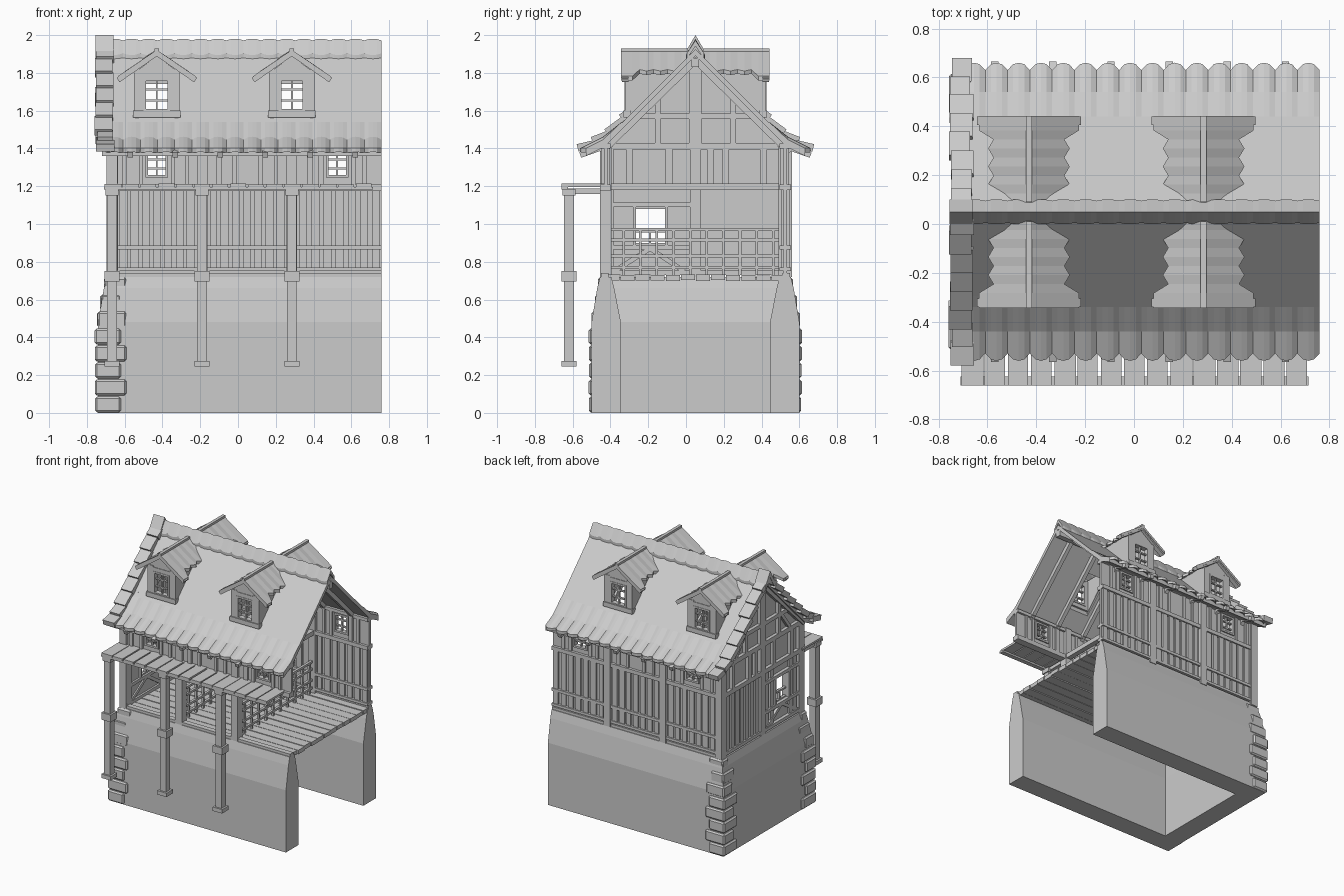
import bpy, bmesh, random
from mathutils import Vector, Matrix

if "Cube" in bpy.data.objects:
    bpy.data.objects.remove(bpy.data.objects["Cube"])
random.seed(4)
parts = {}
YC = 0.05                                  # ridge line / symmetry plane
POSTS = (-0.667, -0.19, 0.285)
RAFTERS = [-0.57 + 0.238 * i for i in range(6)]
DORMERS = (-0.43, 0.285)
WINS = (-0.43, 0.525)
jit = lambda a: random.uniform(-a, a)


def get(name):
    return parts.setdefault(name, bmesh.new())


def box(name, x0, x1, y0, y1, z0, z1):
    m = Matrix.Translation(((x0 + x1) / 2, (y0 + y1) / 2, (z0 + z1) / 2)) @ \
        Matrix.Diagonal((abs(x1 - x0), abs(y1 - y0), abs(z1 - z0), 1))
    bmesh.ops.create_cube(get(name), size=1, matrix=m)


def beam(name, p, q, w, d):
    p, q = Vector(p), Vector(q)
    m = Matrix.Translation((p + q) / 2) @ (q - p).to_track_quat('Z', 'Y').to_matrix().to_4x4() @ \
        Matrix.Diagonal((w, d, (q - p).length, 1))
    bmesh.ops.create_cube(get(name), size=1, matrix=m)


def sheet(name, fn, us, vs, th, holes=()):
    """Thick grid surface; holes are (u0, u1, v0, v1) rectangles on grid lines."""
    bm, th = get(name), Vector(th)
    for h in holes:
        us, vs = set(us) | set(h[:2]), set(vs) | set(h[2:])
    us, vs = sorted(us), sorted(vs)
    A = [[bm.verts.new(fn(u, v)) for v in vs] for u in us]
    B = [[bm.verts.new(a.co + th) for a in row] for row in A]

    def solid(i, j):
        if not (0 <= i < len(us) - 1 and 0 <= j < len(vs) - 1):
            return False
        u, v = (us[i] + us[i + 1]) / 2, (vs[j] + vs[j + 1]) / 2
        return not any(h[0] < u < h[1] and h[2] < v < h[3] for h in holes)
    for i in range(len(us) - 1):
        for j in range(len(vs) - 1):
            if not solid(i, j):
                continue
            c = [(i, j), (i + 1, j), (i + 1, j + 1), (i, j + 1)]
            bm.faces.new([A[a][b] for a, b in c])
            bm.faces.new([B[a][b] for a, b in reversed(c)])
            for k, n in enumerate(((0, -1), (1, 0), (0, 1), (-1, 0))):
                if not solid(i + n[0], j + n[1]):
                    (a, b), (e, f) = c[k], c[(k + 1) % 4]
                    bm.faces.new([A[e][f], A[a][b], B[a][b], B[e][f]])


def prism(name, pts, th):
    bm, th = get(name), Vector(th)
    a = [bm.verts.new(p) for p in pts]
    b = [bm.verts.new(Vector(p) + th) for p in pts]
    bm.faces.new(a)
    bm.faces.new(b[::-1])
    for i in range(len(a)):
        j = (i + 1) % len(a)
        bm.faces.new([a[j], a[i], b[i], b[j]])


def window(name, x, y, z0, z1, hw, rows=3):
    f = 0.014
    for s in (-1, 1):
        box(name, x + s * hw, x + s * (hw - f), y - .02, y + .02, z0, z1)
    for z in (z0, z1 - f):
        box(name, x - hw, x + hw, y - .02, y + .02, z, z + f)
    box(name, x - .005, x + .005, y - .008, y + .008, z0, z1)
    for r in range(1, rows):
        z = z0 + (z1 - z0) * r / rows
        box(name, x - hw, x + hw, y - .008, y + .008, z - .005, z + .005)


# stone base: tapering wall swept round three sides, open at the right
prof = [(0, 0), (0, .48), (.03, .66), (.045, .72), (.105, .72), (.12, .66), (.155, .48), (.155, 0)]
bm = get("stone_base")
rings = [[bm.verts.new((x, y, z)) for d, z in prof for x, y in [f(d)]] for f in (
    lambda d: (.76, -.5 + d), lambda d: (-.74 + d, -.5 + d), lambda d: (-.74 + d, .6 - d), lambda d: (.76, .6 - d))]
for r, s in zip(rings, rings[1:]):
    for i in range(8):
        bm.faces.new([r[i], r[(i + 1) % 8], s[(i + 1) % 8], s[i]])
bm.faces.new(rings[0])
bm.faces.new(rings[3][::-1])

# corner stones on the two left corners
for s in (-1, 1):
    for i in range(8):
        z = i * .09
        o = max(0, (z + .06 - .44) * .17) + jit(.004)
        lx, ly = (.165, .12) if i % 2 else (.135, .165)
        y = YC + s * (.562 - o)
        box("corner_stones", -.755 + o, -.755 + lx, y, YC + s * (.562 - ly), z + .003, z + .086)

# floor planks along x with edge beams
for i in range(12):
    y = -.43 + i * .08
    box("floor_planks", -.66, .76 - random.uniform(0, .01), y + .003, y + .077, .7 + jit(.003), .73 + jit(.003))
for y in (-.43, .53):
    box("floor_edge_beam", -.69, .76, y - .02, y + .02, .715, .74)

# back wall, upper front wall and left wall with window holes
wh = [(x - .06, x + .06, 1.245, 1.39) for x in WINS]
sheet("back_wall", lambda u, v: (u, .515, v), [-.66, .76], [.73, 1.43], (0, .02, 0), wh)
sheet("front_upper_wall", lambda u, v: (u, -.435, v), [-.66, .76], [1.2, 1.43], (0, .02, 0), wh)
sheet("left_wall", lambda u, v: (-.67, u, v), [-.43, .53], [.73, 1.42], (.02, 0, 0), [(-.27, -.11, .9, 1.08)])
prism("left_gable", [(-.67, -.43, 1.42), (-.67, .53, 1.42), (-.67, YC, 1.89)], (.02, 0, 0))

# back wall posts, planks and rails
for x in POSTS:
    box("back_posts", x - .028, x + .028, .49, .56, .72, 1.43)
    box("front_posts", x - .028, x + .028, -.455, -.395, .72, 1.43)
for x0, x1 in zip(POSTS, POSTS[1:] + (.79,)):
    for i in range(7):
        x = x0 + .06 + i * (x1 - x0 - .12) / 6
        w = .021 + jit(.003)
        box("back_planks", x - w, x + w, .503, .547 + jit(.003), .75, 1.18)
for z, h in ((.75, .02), (.865, .022), (1.18, .03), (1.4, .025)):
    box("back_rails", -.68, .76, .495, .556, z, z + h)
for z, h in ((1.175, .035), (1.4, .025)):
    box("front_rails", -.68, .76, -.456, -.4, z, z + h)

# short studs and windows of the upper storey
for y in (-.425, .525):
    for x in (-.6, -.515, -.345, -.27, -.1, -.02, .12, .2, .38, .44, .61, .67):
        w = .013 + jit(.003)
        box("upper_studs", x - w, x + w, y - .025, y + .02, 1.205, 1.41)
    for x in WINS:
        window("upper_windows", x, y, 1.245, 1.39, .06)

# left wall timber frame, outside and inside
LX = (-.695, -.635)
for y, w in ((-.415, .03), (YC, .03), (.52, .028)):
    box("left_posts", *LX, y - w, y + w, .72, 1.42)
for y in (-.3, -.09, .13, .21, .41):
    box("left_studs", *LX, y - .018, y + .018, 1.2, 1.42)
for z, h in ((.73, .025), (1.18, .035), (1.395, .035)):
    box("left_rails", *LX, -.45, .55, z, z + h)
for i in range(7):
    y = .11 + i * .06
    box("left_planks", -.685, -.65, y - .022, y + .022, .75, 1.18)
for y in (-.35, -.3, -.07, -.01):
    box("left_planks", -.685, -.65, y - .02, y + .02, .75, 1.18)
box("left_rails", *LX, -.4, .02, .865, .89)
box("left_rails", *LX, -.4, .02, 1.09, 1.115)
for a, b in ((-.38, -.19), (-.01, -.19)):
    beam("left_braces", (-.665, a, .75), (-.665, b, .87), .05, .025)
for y in (-.28, -.11):
    box("left_window", *LX, y, y + .015, .885, 1.09)
box("left_window", -.67, -.65, -.196, -.184, .9, .97)
box("left_window", -.67, -.65, -.27, -.11, .955, .967)

# left gable timbers
box("gable_timbers", *LX, YC - .033, YC + .033, 1.42, 1.86)
box("gable_timbers", *LX, YC - .31, YC + .31, 1.555, 1.585)
for s in (-1, 1):
    box("gable_timbers", *LX, YC + s * .2 - .015, YC + s * .2 + .015, 1.42, 1.69)
    beam("gable_timbers", (-.67, YC + s * .5, 1.4), (-.67, YC, 1.88), .07, .045)
    beam("gable_timbers", (-.67, YC + s * .33, 1.43), (-.67, YC + s * .23, 1.56), .05, .025)

# stall railings between front posts and the back wall
for x in POSTS[1:]:
    for z in (.77, .83, .915, .97):
        box("stall_railings", x - .01, x + .01, -.42, .52, z - .008, z + .008)
    for i in range(10):
        y = -.33 + i * .088
        box("stall_railings", x - .008, x + .008, y - .007, y + .007, .73, .97)
    box("tie_beams", x - .02, x + .02, -.42, .52, 1.18, 1.215)

# porch: pillars with collars, beam and slatted roof
for x in POSTS:
    box("porch_pillars", x - .026, x + .026, -.645, -.593, .25, 1.185)
    for z0, z1, w in ((.245, .275, .04), (.695, .75, .04), (1.15, 1.185, .034)):
        box("porch_pillars", x - w, x + w, -.619 - w, -.619 + w, z0, z1)
    box("porch_beams", x - .02, x + .02, -.64, -.42, 1.16, 1.187)
box("porch_beams", -.71, .715, -.66, -.625, 1.183, 1.197)
for i in range(15):
    x = -.71 + i * .095
    box("porch_slats", x + .004, x + .09 + jit(.004), -.66, -.415, 1.197, 1.212 + jit(.002))


# main roof slopes with dormer openings, flared at the eaves
def roof_z(d):
    return 1.925 - d if d < .48 else 1.445 - (d - .48) * .5


WAVE = (0, .8, 1, .8)
xs = [-.7 + i * 1.46 / 64 for i in range(65)]
for s in (-1, 1):
    sheet("roof", lambda u, v: (u, YC + s * v, roof_z(v)), [-.72, .76], [0, .48, .58], (0, 0, -.035),
          [(x - .1, x + .1, .15, .355) for x in DORMERS])
    # wavy eave tiles
    def eave(u, v):
        k = WAVE[round((u + .7) / 1.46 * 64) % 4]
        d = v + (v > .55) * (k * .03 - .02)
        return (u, YC + s * d, roof_z(d) + .006 + k * .016 * (v > .45))
    sheet("eave_tiles", eave, xs, [.39, .49, .6], (0, 0, -.022))
    # rafters with projecting tails
    for x in RAFTERS:
        beam("rafters", (x, YC + s * .5, 1.38), (x, YC, 1.87), .03, .04)
        beam("rafters", (x, YC + s * .44, 1.425), (x, YC + s * .61, 1.365), .03, .03)
    # stepped verge tiles on the left edge
    for i in range(8):
        d0, d1 = i * .077 - .01, i * .077 + .085
        x = -.76 + random.uniform(0, .012)
        beam("verge_tiles", (x + .045, YC + s * d0, roof_z(max(d0, 0)) + .005),
             (x + .045, YC + s * d1, roof_z(d1) + .03), .09 + jit(.008), .04)

# ridge cap and raised end tile
def ridge(u, v):
    k = WAVE[round((u + .7) / 1.46 * 64) % 4]
    return (u, YC + v * (1 + .12 * k), 1.972 - abs(v) * 1.5 + .008 * k * (v == 0) - .01 * k * (v != 0))
sheet("ridge_cap", ridge, xs, [-.045, 0, .045], (0, 0, -.03))
sheet("ridge_end", lambda u, v: (u, YC + v, 2 - abs(v) * 1.7), [-.755, -.66], [-.05, 0, .05], (0, 0, -.05))
box("ridge_beam", -.66, .76, YC - .02, YC + .02, 1.83, 1.88)

# dormers, mirrored on both slopes
for s in (-1, 1):
    Y = lambda d: YC + s * d
    for x in DORMERS:
        for t in (-1, 1):
            prism("dormer_cheeks", [(x + t * .115, Y(.365), 1.54), (x + t * .115, Y(.365), 1.82),
                                    (x + t * .115, Y(.1), 1.82)], (-t * .02, 0, 0))
            box("dormer_fronts", x + t * .12, x + t * .07, Y(.372), Y(.34), 1.565, 1.81)
            beam("dormer_barge_boards", (x + t * .205, Y(.372), 1.762), (x, Y(.372), 1.905), .035, .028)
        box("dormer_fronts", x - .125, x + .125, Y(.38), Y(.34), 1.565, 1.6)
        box("dormer_fronts", x - .12, x + .12, Y(.372), Y(.34), 1.765, 1.8)
        prism("dormer_fronts", [(x - .12, Y(.368), 1.8), (x + .12, Y(.368), 1.8), (x, Y(.368), 1.89)], (0, -s * .02, 0))
        window("dormer_windows", x, Y(.355), 1.595, 1.77, .07)
        # ribbed dormer roof
        def droof(u, v):
            k = (0, 1)[round(u / .037) % 2]
            w = min(.145 + .022 * k, u / .75 + .02)
            if u > .33:
                w = .205
            return (x + v * w, Y(u), 1.922 - abs(v) * w * .72 + .008 * k * abs(v))
        sheet("dormer_roofs", droof, [.037 * i for i in range(1, 10)] + [.335, .393], [-1, 0, 1], (0, 0, -.022))
        box("dormer_ridges", x - .012, x + .012, Y(.393), Y(.04), 1.91, 1.93)

for name, bm in parts.items():
    bmesh.ops.recalc_face_normals(bm, faces=bm.faces)
    me = bpy.data.meshes.new(name)
    bm.to_mesh(me)
    bm.free()
    ob = bpy.data.objects.new(name, me)
    bpy.context.collection.objects.link(ob)
    if name == "corner_stones":
        b = ob.modifiers.new("soft_edges", 'BEVEL')
        b.width, b.segments = .01, 1
